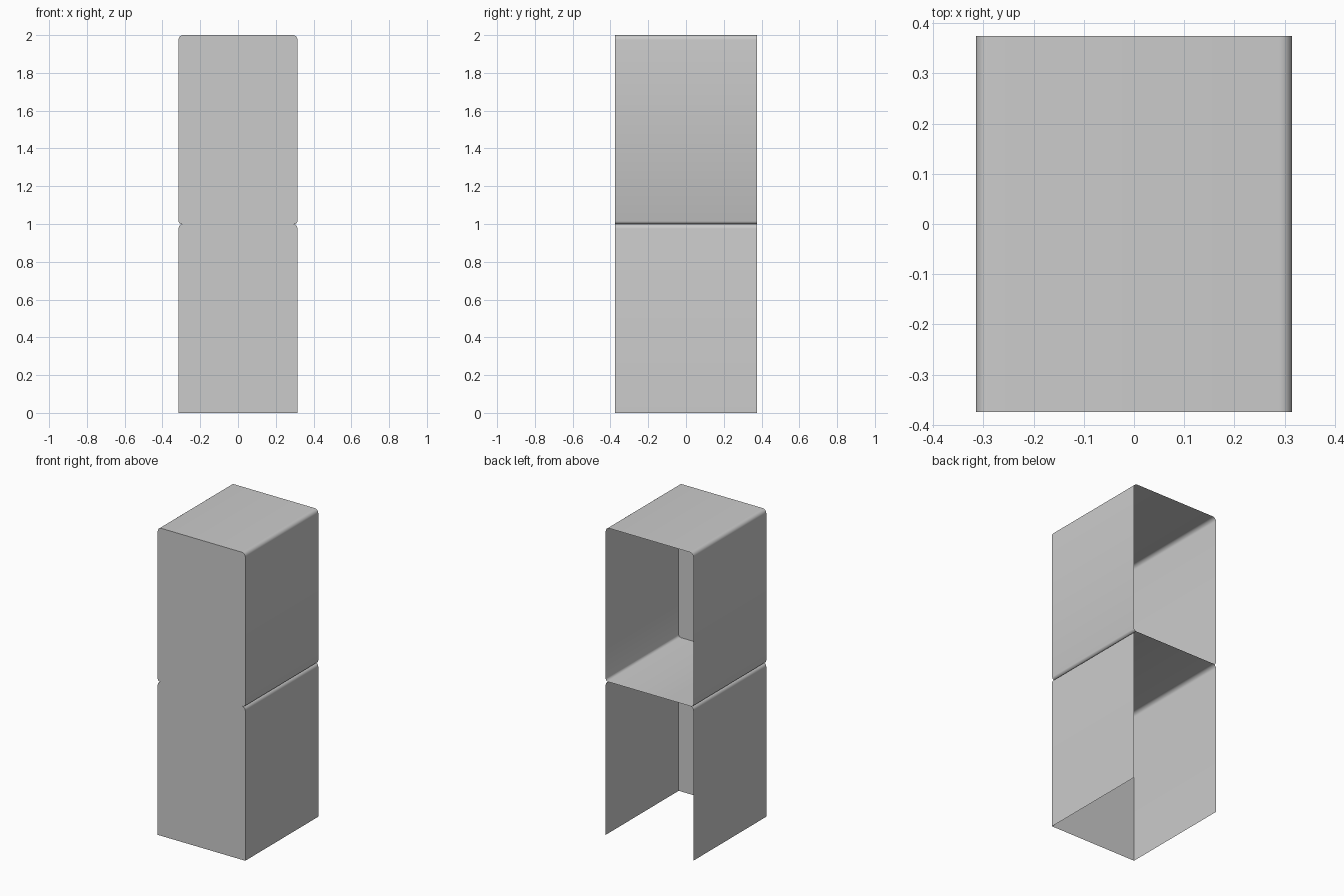
import bpy
import math

cube = bpy.data.objects.get("Cube")
if cube:
    bpy.data.objects.remove(cube, do_unlink=True)

HALF_W, HALF_D = 0.315, 0.375
SHELF_Z, TOP_Z = 1.0, 2.0

grey = bpy.data.materials.new("plain grey")
grey.use_nodes = True
GREY = (0.6, 0.6, 0.6, 1)
grey.diffuse_color = GREY
grey.node_tree.nodes["Principled BSDF"].inputs["Base Color"].default_value = GREY


def corner(sx, z, sz, radius, steps):
    """Rounded corner running from the side wall to the horizontal panel."""
    cx, cz = HALF_W - radius, z - sz * radius
    return [(sx * (cx + radius * math.cos(a)), cz + sz * radius * math.sin(a))
            for a in (math.pi / 2 * i / steps for i in range(steps + 1))]


def add_mesh(name, verts, faces, smooth):
    mesh = bpy.data.meshes.new(name)
    mesh.from_pydata(verts, [], faces)
    mesh.materials.append(grey)
    for poly in mesh.polygons:
        poly.use_smooth = smooth
    mesh.update()
    obj = bpy.data.objects.new(name, mesh)
    bpy.context.collection.objects.link(obj)
    return obj


def sheet(name, profile, closed):
    """Run a thin sheet along the depth."""
    n = len(profile)
    verts = [(x, y, z) for y in (-HALF_D, HALF_D) for x, z in profile]
    faces = [(i, i + n, (i + 1) % n + n, (i + 1) % n)
             for i in range(n if closed else n - 1)]
    add_mesh(name, verts, faces, True)


def panel(name, profile):
    """Close the front with one flat face."""
    verts = [(x, -HALF_D, z) for x, z in profile]
    add_mesh(name, verts, [tuple(reversed(range(len(verts))))], False)


# Upper compartment: full ring whose floor is the shelf
upper = (corner(-1, TOP_Z, 1, 0.025, 6) + corner(1, TOP_Z, 1, 0.025, 6)[::-1]
         + corner(1, SHELF_Z, -1, 0.015, 2) + corner(-1, SHELF_Z, -1, 0.015, 2)[::-1])
sheet("upper_shell", upper, True)
panel("upper_front_panel", upper)

# Lower compartment: side walls curving in to meet the shelf, open underneath
left_wall = [(-HALF_W, 0)] + corner(-1, SHELF_Z, 1, 0.025, 6)
right_wall = [(-x, z) for x, z in reversed(left_wall)]
sheet("lower_right_wall", left_wall, False)
sheet("lower_left_wall", right_wall, False)
panel("lower_front_panel", left_wall + right_wall)
